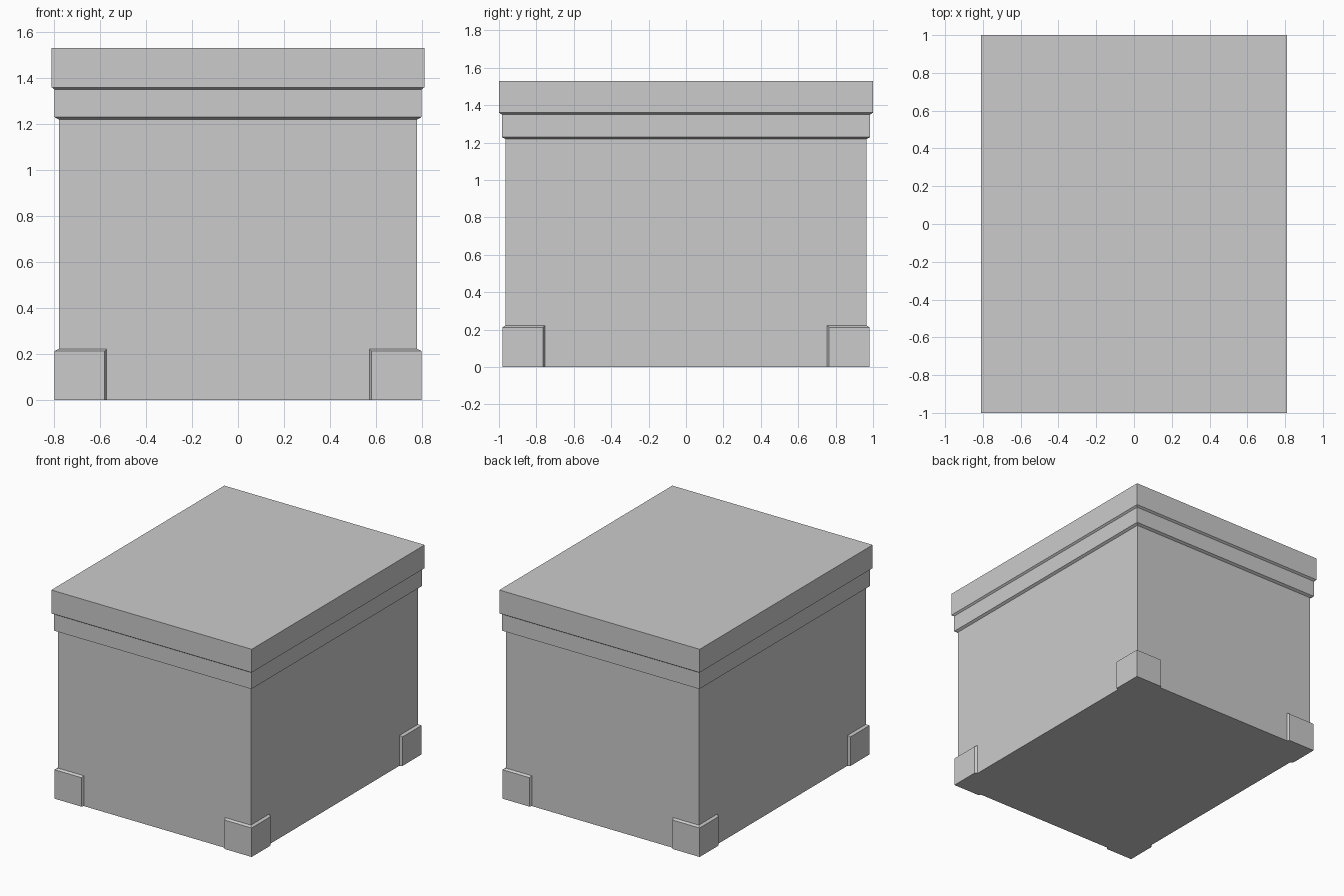
import bpy, bmesh

if "Cube" in bpy.data.objects:
    bpy.data.objects.remove(bpy.data.objects["Cube"])


def finish(name, bm):
    bmesh.ops.recalc_face_normals(bm, faces=bm.faces)
    mesh = bpy.data.meshes.new(name)
    bm.to_mesh(mesh)
    bm.free()
    obj = bpy.data.objects.new(name, mesh)
    bpy.context.collection.objects.link(obj)
    return obj


def stacked_box(name, sections):
    """Loft rectangles given as (half x, half y, z) from bottom to top."""
    bm = bmesh.new()
    rings = [[bm.verts.new((sx * hx, sy * hy, z))
              for sx, sy in ((-1, -1), (1, -1), (1, 1), (-1, 1))]
             for hx, hy, z in sections]
    for low, high in zip(rings, rings[1:]):
        for i in range(4):
            j = (i + 1) % 4
            bm.faces.new((low[i], low[j], high[j], high[i]))
    bm.faces.new(rings[0])
    bm.faces.new(rings[-1])
    return finish(name, bm)


# Chest body with its stepped upper rim
stacked_box("chest_body", [(0.78, 0.966, 0), (0.78, 0.966, 1.22),
                           (0.798, 0.985, 1.23), (0.798, 0.985, 1.35)])

# Lid with a sloped underside lip
stacked_box("lid", [(0.798, 0.985, 1.35), (0.811, 1.0, 1.36),
                    (0.811, 1.0, 1.53)])

# Corner guard: L-shaped plate wrapping the body corner, bevelled to the body
plan = [(0.572, 0.966, 0.222), (0.58, 0.982, 0.212), (0.798, 0.982, 0.212),
        (0.798, 0.765, 0.212), (0.78, 0.753, 0.222), (0.78, 0.966, 0.222)]
bm = bmesh.new()
low = [bm.verts.new((x, y, 0)) for x, y, z in plan]
high = [bm.verts.new(p) for p in plan]
for i in range(6):
    j = (i + 1) % 6
    bm.faces.new((low[i], low[j], high[j], high[i]))
for ring in (low, high):
    bm.faces.new((ring[0], ring[1], ring[2], ring[5]))
    bm.faces.new((ring[5], ring[2], ring[3], ring[4]))
guards = finish("corner_guards", bm)

# Repeat on all four corners
mirror = guards.modifiers.new("four_corners", 'MIRROR')
mirror.use_axis = (True, True, False)
mirror.use_mirror_merge = False
